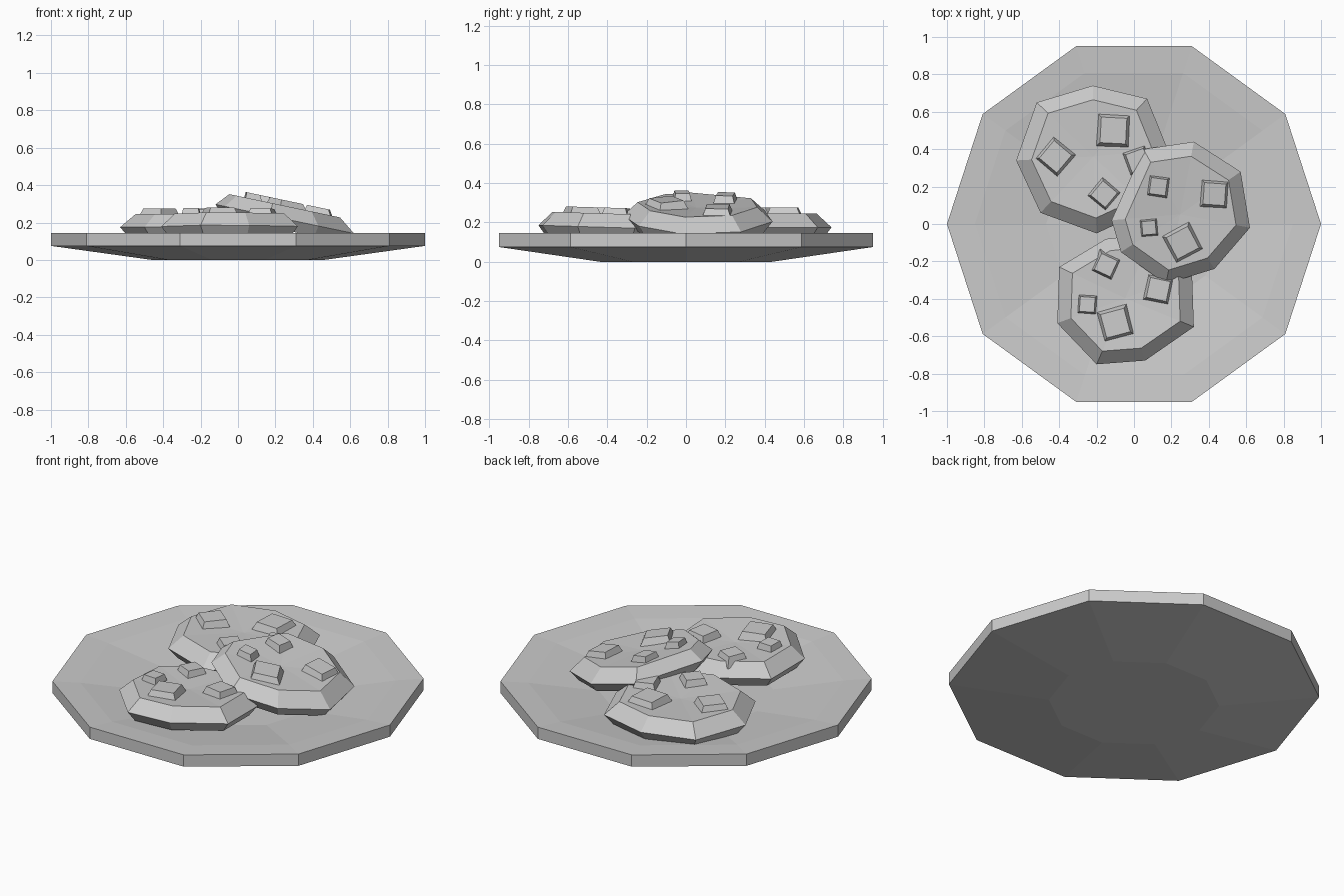
import bpy, bmesh, math
from mathutils import Vector, Matrix

old = bpy.data.objects.get("Cube")
if old:
    bpy.data.objects.remove(old, do_unlink=True)

grey = bpy.data.materials.new("plain grey")
grey.use_nodes = True
grey.diffuse_color = (0.6, 0.6, 0.6, 1)
grey.node_tree.nodes["Principled BSDF"].inputs["Base Color"].default_value = grey.diffuse_color


def finish(name, bm):
    bmesh.ops.recalc_face_normals(bm, faces=bm.faces)
    mesh = bpy.data.meshes.new(name)
    bm.to_mesh(mesh)
    bm.free()
    mesh.materials.append(grey)
    obj = bpy.data.objects.new(name, mesh)
    bpy.context.collection.objects.link(obj)
    return obj


def loft(name, rings, top_centre=None):
    """Skin a stack of rings; cap the bottom flat and the top flat or as a fan."""
    bm = bmesh.new()
    loops = [[bm.verts.new(p) for p in ring] for ring in rings]
    n = len(loops[0])
    for low, high in zip(loops, loops[1:]):
        for i in range(n):
            j = (i + 1) % n
            bm.faces.new((low[i], low[j], high[j], high[i]))
    bm.faces.new(loops[0][::-1])
    if top_centre is None:
        bm.faces.new(loops[-1])
    else:
        hub = bm.verts.new(top_centre)
        for i in range(n):
            bm.faces.new((loops[-1][i], loops[-1][(i + 1) % n], hub))
    return finish(name, bm)


def regular_ring(radius, z, sides=10):
    return [Vector((radius * math.cos(math.tau * i / sides),
                    radius * math.sin(math.tau * i / sides), z)) for i in range(sides)]


# Shallow ten-sided plate with a dished top
plate_profile = [(0.46, 0), (1, 0.075), (1, 0.145), (0.85, 0.135), (0.47, 0.085)]
loft("plate", [regular_ring(r, z) for r, z in plate_profile], (0, 0, 0.08))


def cookie(name, outline, base, slope, chips):
    """Eight-sided cookie, tilted by slope, with chips as (x, y, size, turn)."""
    points = [Vector(p) for p in outline]
    mid = sum(points, Vector((0, 0))) / len(points)

    def lift(x, y, height):
        return Vector((x, y, base + slope[0] * (x - mid.x) + slope[1] * (y - mid.y) + height))

    def ring(scale, height):
        return [lift(*(mid + (p - mid) * scale), height) for p in points]

    loft(name, [ring(0.88, 0), ring(1, 0.06), ring(0.8, 0.13)], lift(mid.x, mid.y, 0.115))

    # Square tapered chips set into the cookie top
    for k, (x, y, size, turn) in enumerate(chips):
        spin = Matrix.Rotation(math.radians(turn), 2)
        rings = []
        for scale, height in ((1, 0.1), (0.72, 0.16)):
            corners = [spin @ Vector((a, b)) * size * scale / 2
                       for a, b in ((-1, -1), (1, -1), (1, 1), (-1, 1))]
            rings.append([lift(x + c.x, y + c.y, height) for c in corners])
        loft(f"{name}_chip_{k + 1}", rings)


cookie("back_cookie",
       [(-.63, .34), (-.5, .06), (-.2, -.05), (.08, .08), (.18, .4), (.07, .67), (-.22, .74), (-.52, .65)],
       0.115, (0, 0),
       [(-.42, .36, .17, 50), (-.11, .5, .19, -3), (-.16, .16, .14, 50), (.02, .34, .14, 20)])

cookie("front_cookie",
       [(-.4, -.23), (-.41, -.53), (-.2, -.75), (.06, -.73), (.32, -.55), (.31, -.26), (.1, -.05), (-.15, -.08)],
       0.115, (0, -0.03),
       [(-.15, -.22, .13, -25), (-.25, -.43, .11, -4), (-.1, -.53, .18, 15), (.13, -.35, .15, -12)])

# Top cookie leans on the other two
cookie("leaning_cookie",
       [(-.12, .02), (-.07, -.15), (.17, -.32), (.43, -.24), (.62, -.02), (.57, .28), (.32, .44), (.05, .4)],
       0.16, (-0.21, 0),
       [(.13, .2, .12, -8), (.43, .16, .16, -4), (.08, -.02, .1, 5), (.26, -.1, .18, 28)])
